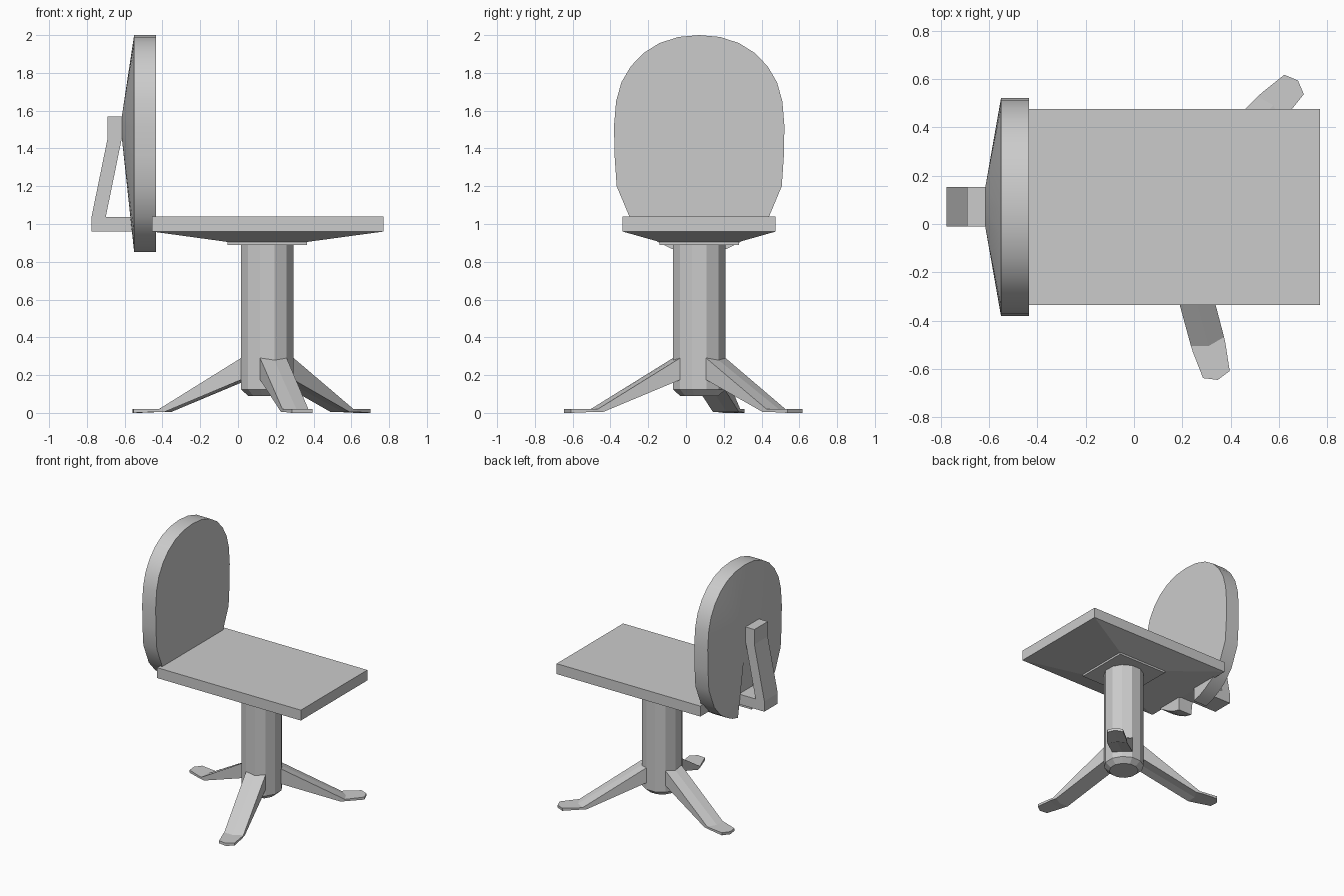
import bpy, math

if "Cube" in bpy.data.objects:
    bpy.data.objects.remove(bpy.data.objects["Cube"])

CX, CY = 0.155, 0.07   # column axis


def make(name, verts, faces):
    me = bpy.data.meshes.new(name)
    me.from_pydata(verts, [], faces)
    ob = bpy.data.objects.new(name, me)
    bpy.context.collection.objects.link(ob)
    import bmesh
    bm = bmesh.new()
    bm.from_mesh(me)
    bmesh.ops.remove_doubles(bm, verts=bm.verts, dist=1e-5)
    bmesh.ops.recalc_face_normals(bm, faces=bm.faces)
    bm.to_mesh(me)
    bm.free()
    return ob


def loft(name, rings):
    """Skin equal-length rings of points and cap both ends."""
    n = len(rings[0])
    verts = [p for r in rings for p in r]
    faces = [(k * n + i, k * n + (i + 1) % n, (k + 1) * n + (i + 1) % n, (k + 1) * n + i)
             for k in range(len(rings) - 1) for i in range(n)]
    faces += [tuple(range(n)), tuple(range(len(verts) - n, len(verts)))]
    return make(name, verts, faces)


def rect(x0, x1, y0, y1, z):
    return [(x0, y0, z), (x1, y0, z), (x1, y1, z), (x0, y1, z)]


def circle(r, z, n=12):
    return [(CX + r * math.cos(math.radians(15 + 360 * i / n)),
             CY + r * math.sin(math.radians(15 + 360 * i / n)), z) for i in range(n)]


# seat: flat slab with a shallow tapered underside and mounting plate
loft("seat", [rect(-0.455, 0.77, -0.335, 0.475, 1.04),
              rect(-0.455, 0.77, -0.335, 0.475, 0.96),
              rect(-0.055, 0.365, -0.14, 0.28, 0.905)])
loft("seat_plate", [rect(-0.055, 0.365, -0.14, 0.28, 0.91),
                    rect(-0.055, 0.365, -0.14, 0.28, 0.885 + 0.005)])

# column: twelve-sided post with a chamfered foot
loft("column", [circle(0.144, 0.895), circle(0.144, 0.125), circle(0.105, 0.09)])

# legs: sloping tapered beams ending in flat pointed feet
for k, deg in enumerate((45, 165, 285)):
    a = math.radians(deg)
    ux, uy = math.cos(a), math.sin(a)
    rings = []
    # radius, ridge radius, half width, top z, bottom z, bottom radius
    for r, rm, w, zt, zb, rb in ((0.10, 0.10, 0.073, 0.305, 0.185, 0.10),
                                 (0.575, 0.595, 0.071, 0.02, 0.005, 0.545),
                                 (0.60, 0.61, 0.07, 0.02, 0.005, 0.60),
                                 (0.717, 0.74, 0.057, 0.02, 0.0, 0.717)):
        sec = [(r, -w, zt), (rm, 0, zt), (r, w, zt), (rb, w, zb), (rb + rm - r, 0, zb), (rb, -w, zb)]
        rings.append([(CX + p * ux - q * uy, CY + p * uy + q * ux, z) for p, q, z in sec])
    loft(f"leg_{k + 1}", rings)

# backrest: rounded panel, notched for the strut, rising at the rear to a mount
half = [(0.11, 1.99), (0.21, 1.958), (0.295, 1.905), (0.362, 1.835), (0.412, 1.75),
        (0.44, 1.65), (0.451, 1.52), (0.448, 1.36), (0.437, 1.2), (0.37, 1.04),
        (0.29, 0.95), (0.21, 0.90), (0.15, 0.87), (0.083, 0.853), (0.083, 0.98)]
outline = [(0, 2.0)] + half + [(-y, z) for y, z in reversed(half)]
mount = [(max(-0.082, min(0.082, y)), max(1.455, min(1.57, z))) for y, z in outline]
rings = [[(x, CY + y, z) for y, z in pts]
         for x, pts in ((-0.435, outline), (-0.55, outline), (-0.615, mount))]
back = loft("backrest", rings)
bpy.context.view_layer.objects.active = back
back.select_set(True)
bpy.ops.object.shade_smooth_by_angle(angle=math.radians(27))

# strut: bent bar from under the seat up to the backrest mount
prof = [(-0.615, 1.57), (-0.69, 1.57), (-0.69, 1.455), (-0.775, 1.04), (-0.775, 0.96),
        (-0.445, 0.96), (-0.445, 1.038), (-0.70, 1.038), (-0.615, 1.455)]
loft("back_strut", [[(x, y, z) for x, z in prof] for y in (-0.01, 0.153)])
